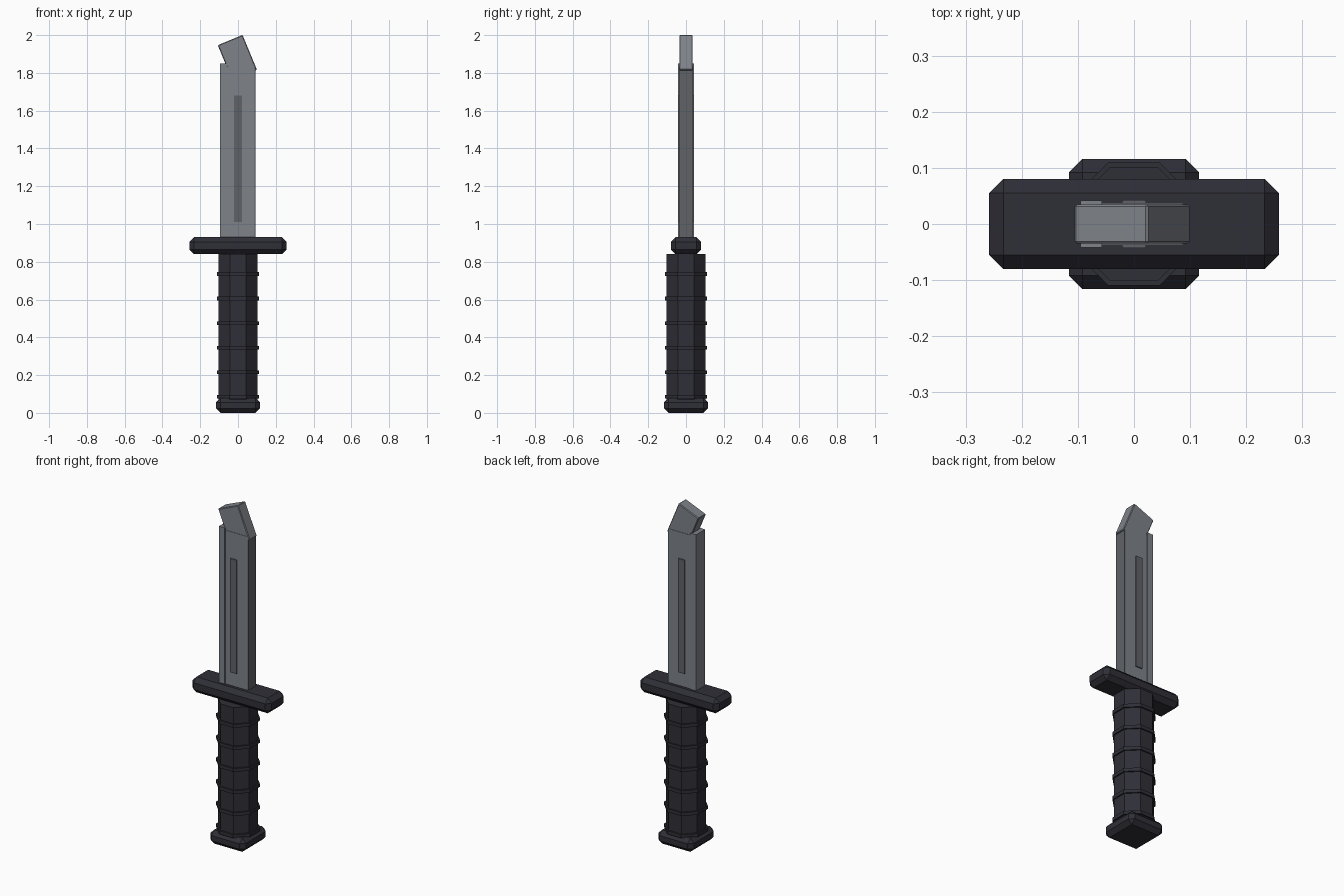
import bpy
import math

default = bpy.data.objects.get("Cube")
if default:
    bpy.data.objects.remove(default, do_unlink=True)


def material(name, r, g, b):
    m = bpy.data.materials.new(name)
    m.use_nodes = True
    m.diffuse_color = (r, g, b, 1)
    m.node_tree.nodes["Principled BSDF"].inputs["Base Color"].default_value = (r, g, b, 1)
    return m


steel = material("steel grey", 0.21, 0.225, 0.25)
dark_steel = material("dark steel", 0.115, 0.123, 0.137)
black = material("blue black", 0.028, 0.028, 0.038)


def finish(name, mat, bevel):
    ob = bpy.context.object
    ob.name = name
    ob.data.materials.append(mat)
    if bevel:
        mod = ob.modifiers.new("Chamfer", "BEVEL")
        mod.width = bevel
        mod.segments = 1
    return ob


def box(name, xs, ys, zs, mat, bevel=0):
    """Box between pairs of x and z limits, with half depth ys."""
    bpy.ops.mesh.primitive_cube_add(size=1, location=(sum(xs) / 2, 0, sum(zs) / 2))
    ob = bpy.context.object
    ob.scale = (xs[1] - xs[0], 2 * ys, zs[1] - zs[0])
    bpy.ops.object.transform_apply(location=False, rotation=False, scale=True)
    return finish(name, mat, bevel)


def octagon(name, apothem, z0, z1, mat):
    """Eight-sided prism with flat faces towards x and y."""
    bpy.ops.mesh.primitive_cylinder_add(
        vertices=8, radius=apothem / math.cos(math.pi / 8), depth=z1 - z0,
        location=(0, 0, (z0 + z1) / 2), rotation=(0, 0, math.pi / 8))
    return finish(name, mat, 0)


# Grip with raised rings, pommel and guard
octagon("handle", 0.102, 0.04, 0.84, black)
for i in range(6):
    z = 0.085 + 0.13 * i
    octagon(f"grip_ring_{i + 1}", 0.11, z - 0.01, z + 0.01, black)
box("pommel", (-0.116, 0.116), 0.116, (0, 0.08), black, 0.024)
box("guard", (-0.258, 0.258), 0.08, (0.84, 0.93), black, 0.025)

# Blade with thicker spine, darker cutting edge and groove strip
box("blade", (-0.09, 0.088), 0.037, (0.92, 1.835), steel)
box("blade_spine", (-0.095, -0.057), 0.042, (0.92, 1.85), steel)
box("cutting_edge", (0.082, 0.093), 0.035, (0.92, 1.83), dark_steel)
box("blade_groove", (-0.021, 0.021), 0.043, (1.01, 1.68), dark_steel)

# Slanted tip, placed by its highest corner
tilt = math.pi / 8
width, length = 0.142, 0.2
tip = box("blade_tip", (-width / 2, width / 2), 0.035, (-length / 2, length / 2), steel, 0.004)
c, s = math.cos(tilt), math.sin(tilt)
tip.rotation_euler = (0, -tilt, 0)
tip.location = (0.024 - c * width / 2 + s * length / 2, 0,
                2.001 - s * width / 2 - c * length / 2)
